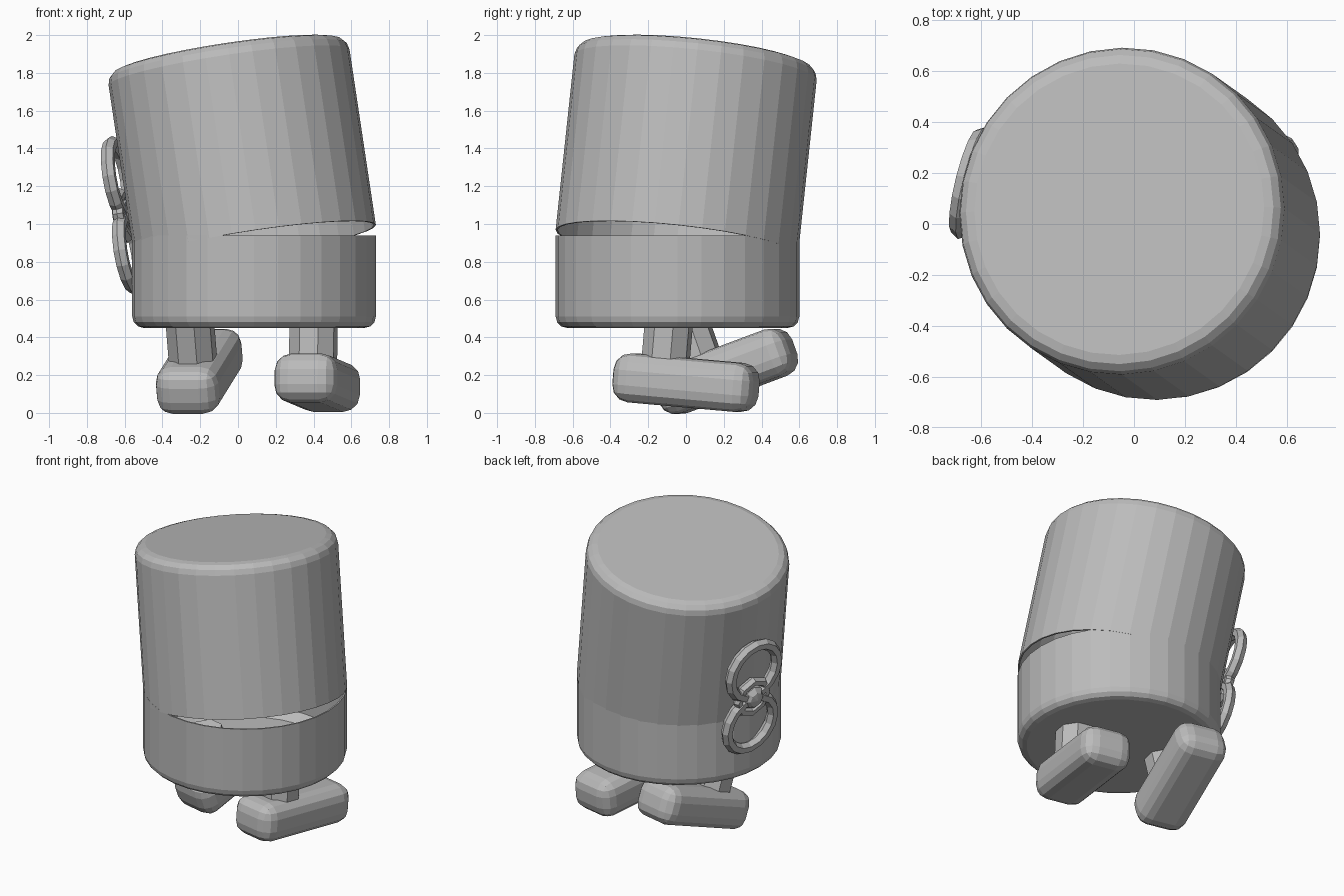
import bpy, bmesh
from math import sin, cos, pi, radians
from mathutils import Vector, Matrix, Euler

if "Cube" in bpy.data.objects:
    bpy.data.objects.remove(bpy.data.objects["Cube"])

grey = bpy.data.materials.new("plain_grey")
grey.use_nodes = True
COLOUR = (0.5, 0.5, 0.5, 1)
grey.diffuse_color = COLOUR
grey.node_tree.nodes["Principled BSDF"].inputs["Base Color"].default_value = COLOUR


def finish(name, bm, matrix):
    """Turn a bmesh into a flat-shaded object placed by a matrix."""
    bmesh.ops.recalc_face_normals(bm, faces=bm.faces)
    mesh = bpy.data.meshes.new(name)
    bm.to_mesh(mesh)
    bm.free()
    mesh.materials.append(grey)
    obj = bpy.data.objects.new(name, mesh)
    bpy.context.collection.objects.link(obj)
    obj.matrix_world = matrix
    return obj


def frame(origin, x, y, z):
    m = Matrix((x, y, z)).transposed().to_4x4()
    m.translation = origin
    return m


def lathe(name, profile, sides, matrix, closed=False):
    """Revolve (radius, height) points; cap the ends or close the loop."""
    bm = bmesh.new()
    rings = [[bm.verts.new((r * cos(2 * pi * i / sides), r * sin(2 * pi * i / sides), z))
              for i in range(sides)] for r, z in profile]
    pairs = list(zip(rings, rings[1:]))
    if closed:
        pairs.append((rings[-1], rings[0]))
    else:
        bm.faces.new(rings[0])
        bm.faces.new(rings[-1])
    for a, b in pairs:
        for i in range(sides):
            j = (i + 1) % sides
            bm.faces.new((a[i], a[j], b[j], b[i]))
    return finish(name, bm, matrix)


def cup(name, height, bevel, matrix, radius=0.645, wall=0.01):
    """Thin-walled open cup with a rounded closed end at height 0."""
    steps = [i * pi / 6 for i in range(4)]
    outer = [(radius - bevel * (1 - sin(a)), bevel * (1 - cos(a))) for a in steps]
    inner = [(radius - wall, height), (radius - wall, bevel), (radius - bevel - wall, wall)]
    return lathe(name, outer + [(radius, height)] + inner, 32, matrix)


def ring(name, major, minor, sides, matrix):
    section = [(major + minor * cos(k * pi / 3), minor * sin(k * pi / 3)) for k in range(6)]
    return lathe(name, section, sides, matrix, closed=True)


# Body: upright lower cup, and an inverted upper cup tipped open like a lid
cup("lower_body", 0.49, 0.06, Matrix.Translation((0.085, -0.045, 0.45)))
axis = Vector((-0.15, 0.107, 1)).normalized()
lid_base = Vector((0.092, -0.049, 0.9))
lid_length = 1.015
side = Vector((1, 0, 0)).cross(axis).normalized()
cup("upper_body", lid_length, 0.07,
    frame(lid_base + axis * lid_length, side.cross(-axis), side, -axis))


# Feet: rounded blocks, each with a short leg square to the sole
def foot(label, centre, pitch, yaw):
    m = Matrix.Translation(centre) @ Euler((radians(pitch), 0, radians(yaw))).to_matrix().to_4x4()
    bm = bmesh.new()
    bmesh.ops.create_cube(bm, size=1, matrix=Matrix.Diagonal((0.34, 0.76, 0.26, 1)))
    bmesh.ops.bevel(bm, geom=bm.edges[:], offset=0.09, segments=3, profile=0.5,
                    affect='EDGES')
    finish(label + "_foot", bm, m)
    turn = Matrix.Rotation(pi / 8, 4, 'Z')
    lathe(label + "_leg", [(0.13, 0), (0.13, 0.36)], 8,
          m @ Matrix.Translation((0, -0.12, 0)) @ turn)


foot("left", (0.42, 0, 0.16), -5, -12)
foot("right", (-0.205, 0.21, 0.22), 20, -13)

# Winding key: two rings, a hub ring, a domed boss and a shaft
out = Vector((-0.97, 0.25, 0))
out = (out - axis * out.dot(axis)).normalized()
key = frame(Vector((-0.605, 0.14, 1.045)), axis.cross(out), axis, out)
for label, offset in (("upper", 0.2), ("lower", -0.2)):
    ring(label + "_key_ring", 0.19, 0.038, 16, key @ Matrix.Translation((0, offset, 0)))
ring("key_hub_ring", 0.115, 0.032, 8, key)
lathe("key_boss", [(0.08, -0.03), (0.08, 0.02), (0.05, 0.05), (0.005, 0.06)], 8, key)
lathe("key_shaft", [(0.06, -0.12), (0.06, 0)], 8, key)
